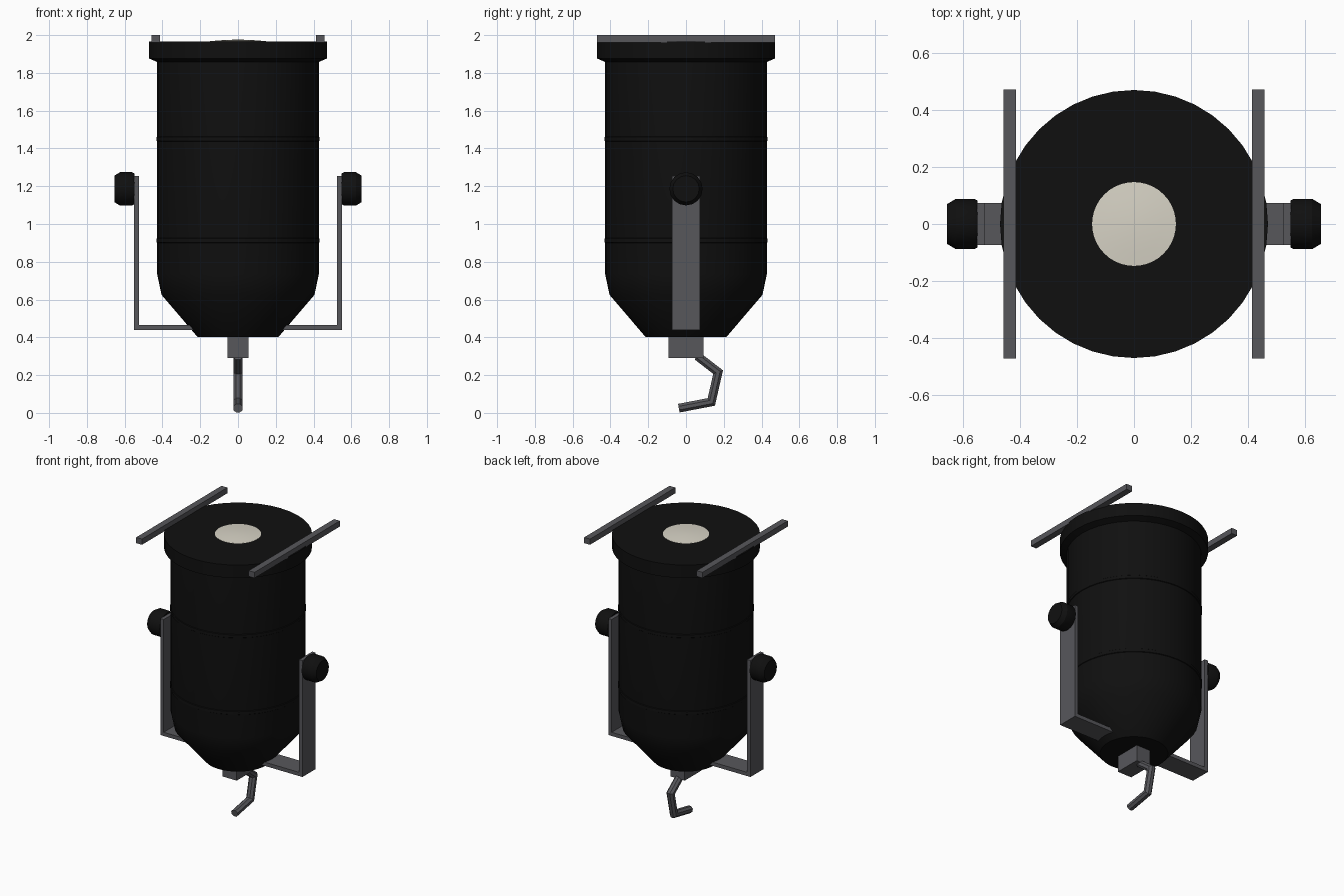
import bpy, bmesh, math
from mathutils import Vector, Matrix

if "Cube" in bpy.data.objects:
    bpy.data.objects.remove(bpy.data.objects["Cube"])


def mat(name, col):
    m = bpy.data.materials.new(name)
    m.diffuse_color = (*col, 1)
    m.use_nodes = True
    m.node_tree.nodes["Principled BSDF"].inputs["Base Color"].default_value = m.diffuse_color
    return m


BLACK = mat("matte black", (0.005, 0.005, 0.005))
GREY = mat("dark grey metal", (0.095, 0.095, 0.105))
CREAM = mat("warm lens", (0.68, 0.65, 0.56))


def finish(bm, name, material, smooth=None):
    bmesh.ops.recalc_face_normals(bm, faces=bm.faces)
    me = bpy.data.meshes.new(name)
    bm.to_mesh(me)
    bm.free()
    me.materials.append(material)
    ob = bpy.data.objects.new(name, me)
    bpy.context.collection.objects.link(ob)
    if smooth:
        bpy.ops.object.select_all(action='DESELECT')
        ob.select_set(True)
        bpy.context.view_layer.objects.active = ob
        bpy.ops.object.shade_smooth_by_angle(angle=math.radians(smooth))
    return ob


def box(name, lo, hi, material):
    bm = bmesh.new()
    bmesh.ops.create_cube(bm, size=1)
    for v in bm.verts:
        v.co = Vector([(a + b) / 2 + c * (b - a) for a, b, c in zip(lo, hi, v.co)])
    return finish(bm, name, material)


def lathe(name, profile, material, n, matrix=Matrix(), smooth=30):
    # profile of (radius, height) turned about z, capped at both ends
    bm = bmesh.new()
    rings = [[bm.verts.new((r * math.cos(2 * math.pi * i / n),
                            r * math.sin(2 * math.pi * i / n), z))
              for i in range(n)] for r, z in profile]
    for a, b in zip(rings, rings[1:]):
        for i in range(n):
            j = (i + 1) % n
            bm.faces.new((a[i], a[j], b[j], b[i]))
    bm.faces.new(rings[0])
    bm.faces.new(rings[-1])
    bm.transform(matrix)
    return finish(bm, name, material, smooth)


# lamp can with tapered base and flared front rim
lathe("lamp_can", [(0.215, 0.403), (0.405, 0.625), (0.428, 0.735), (0.428, 1.858),
                   (0.47, 1.876), (0.47, 1.967)], BLACK, 40)

# thin seam bands around the can
for k, z in enumerate((0.913, 1.45)):
    lathe(f"seam_band_{k + 1}", [(0.425, z - 0.015), (0.432, z - 0.01),
                                 (0.432, z + 0.01), (0.425, z + 0.015)], BLACK, 40)

# slightly domed lens
lathe("lens", [(0.147, 1.96), (0.147, 1.968), (0.1, 1.972), (0.05, 1.975), (0.01, 1.976)],
      CREAM, 40)

# yoke: bottom bar, with arms, knobs and filter rails on both sides
box("yoke_bar", (-0.53, -0.073, 0.44), (0.53, 0.073, 0.466), GREY)
for side, s in (("right", 1), ("left", -1)):
    xs = sorted((s * 0.524, s * 0.55))
    box(f"yoke_arm_{side}", (xs[0], -0.073, 0.44), (xs[1], 0.073, 1.255), GREY)
    xs = sorted((s * 0.413, s * 0.458))
    box(f"filter_rail_{side}", (xs[0], -0.472, 1.96), (xs[1], 0.472, 2.0), GREY)
    turn = Matrix.Translation((0, 0, 1.186)) @ Matrix.Rotation(s * math.pi / 2, 4, 'Y')
    lathe(f"tilt_knob_{side}", [(0.082, 0.549), (0.088, 0.56), (0.088, 0.625), (0.07, 0.655)],
          BLACK, 16, turn)

# clamp block
box("clamp_block", (-0.055, -0.093, 0.29), (0.055, 0.093, 0.42), GREY)

# bent hook: octagonal section swept along a path in the yz plane
path = [Vector(p) for p in ((0, 0.06, 0.301), (0, 0.17, 0.216), (0, 0.134, 0.058), (0, -0.038, 0.025))]
dirs = [(b - a).normalized() for a, b in zip(path, path[1:])]
bm = bmesh.new()
rings = []
for i, p in enumerate(path):
    d0, d1 = dirs[max(i - 1, 0)], dirs[min(i, len(dirs) - 1)]
    t = (d0 + d1).normalized()
    nrm = Vector((0, -t.z, t.y)) / t.dot(d0)
    rings.append([bm.verts.new(p + 0.027 * math.cos(a) * Vector((1, 0, 0)) + 0.025 * math.sin(a) * nrm)
                  for a in [math.pi / 8 + math.pi / 4 * k for k in range(8)]])
for a, b in zip(rings, rings[1:]):
    for k in range(8):
        bm.faces.new((a[k], a[(k + 1) % 8], b[(k + 1) % 8], b[k]))
bm.faces.new(rings[0])
bm.faces.new(rings[-1])
finish(bm, "hanging_hook", GREY)
